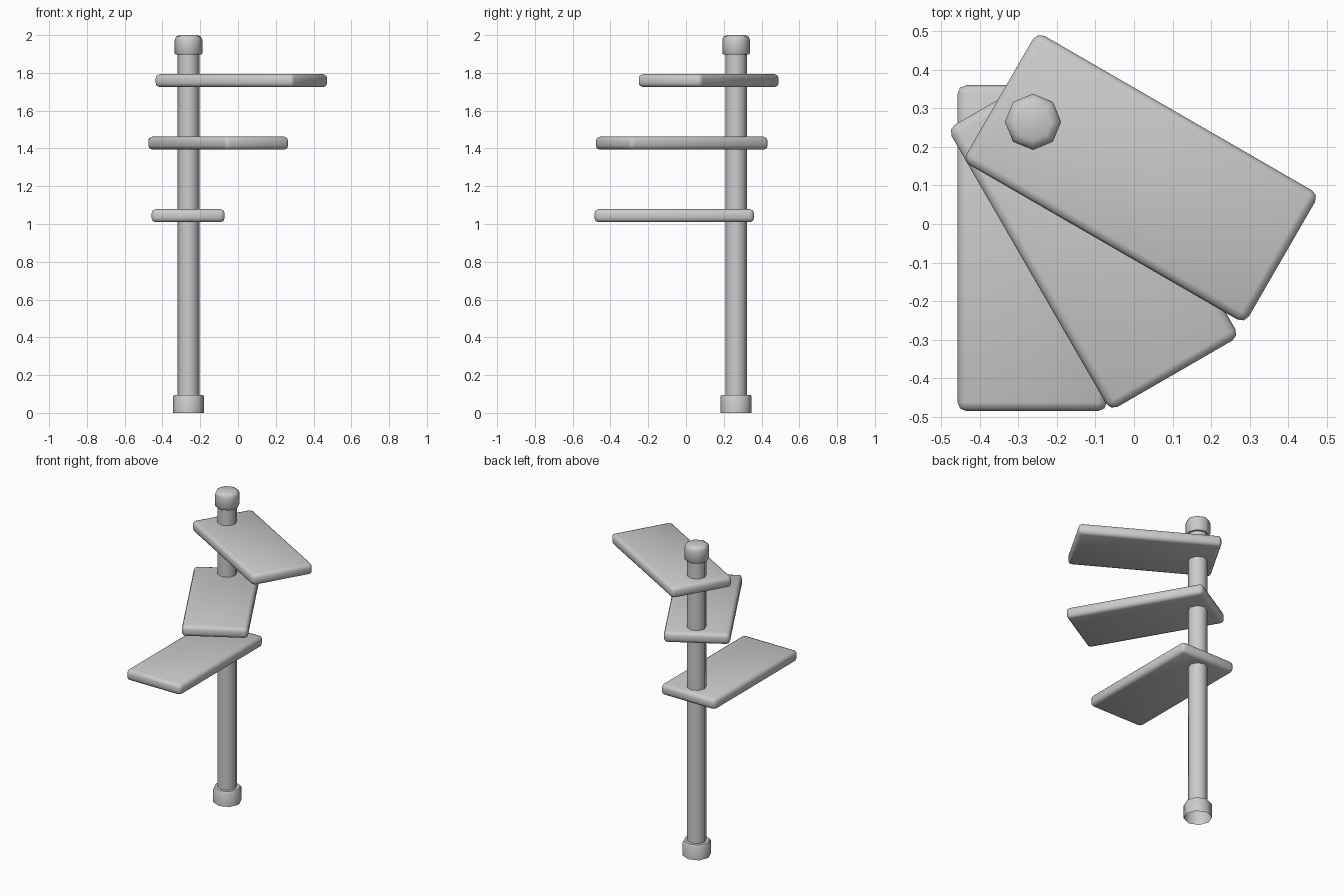
import bpy, bmesh
from math import pi, sin, cos, radians

if "Cube" in bpy.data.objects:
    bpy.data.objects.remove(bpy.data.objects["Cube"])

PX, PY, SIDES = -0.262, 0.265, 8


def finish(name, bm):
    bmesh.ops.recalc_face_normals(bm, faces=bm.faces)
    me = bpy.data.meshes.new(name)
    bm.to_mesh(me)
    bm.free()
    ob = bpy.data.objects.new(name, me)
    bpy.context.collection.objects.link(ob)
    return ob


def smooth(ob, angle=50):
    bpy.ops.object.select_all(action='DESELECT')
    ob.select_set(True)
    bpy.context.view_layer.objects.active = ob
    bpy.ops.object.shade_smooth_by_angle(angle=radians(angle))


def lathe(name, profile):
    """Eight-sided turned shape; open at the bottom, capped at the top."""
    bm = bmesh.new()
    rings = [[bm.verts.new((PX + r * cos(2 * pi * i / SIDES),
                            PY + r * sin(2 * pi * i / SIDES), z))
              for i in range(SIDES)] for r, z in profile]
    for a, b in zip(rings, rings[1:]):
        for i in range(SIDES):
            j = (i + 1) % SIDES
            bm.faces.new((a[i], a[j], b[j], b[i]))
    bm.faces.new(rings[-1])
    smooth(finish(name, bm))


def plank(name, x, y, z, angle):
    """Rounded board fanned around the post."""
    bm = bmesh.new()
    bmesh.ops.create_cube(bm, size=1)
    bmesh.ops.scale(bm, vec=(0.387, 0.845, 0.069), verts=bm.verts)
    bmesh.ops.bevel(bm, geom=bm.edges[:], offset=0.022, segments=2,
                    profile=0.5, affect='EDGES')
    ob = finish(name, bm)
    ob.location = (x, y, z)
    ob.rotation_euler.z = radians(angle)
    smooth(ob)


# post with hollow foot collar and rounded top cap
lathe("post", [(0.083, 0), (0.083, 0.085), (0.077, 0.095), (0.057, 0.095),
               (0.057, 1.897), (0.068, 1.897), (0.073, 1.904), (0.073, 1.975),
               (0.066, 1.992), (0.048, 2.0)])

# direction boards
plank("lower_board", -0.264, -0.0625, 1.044, 0)
plank("middle_board", -0.105, -0.0225, 1.428, 30)
plank("upper_board", 0.018, 0.12, 1.759, 60)
